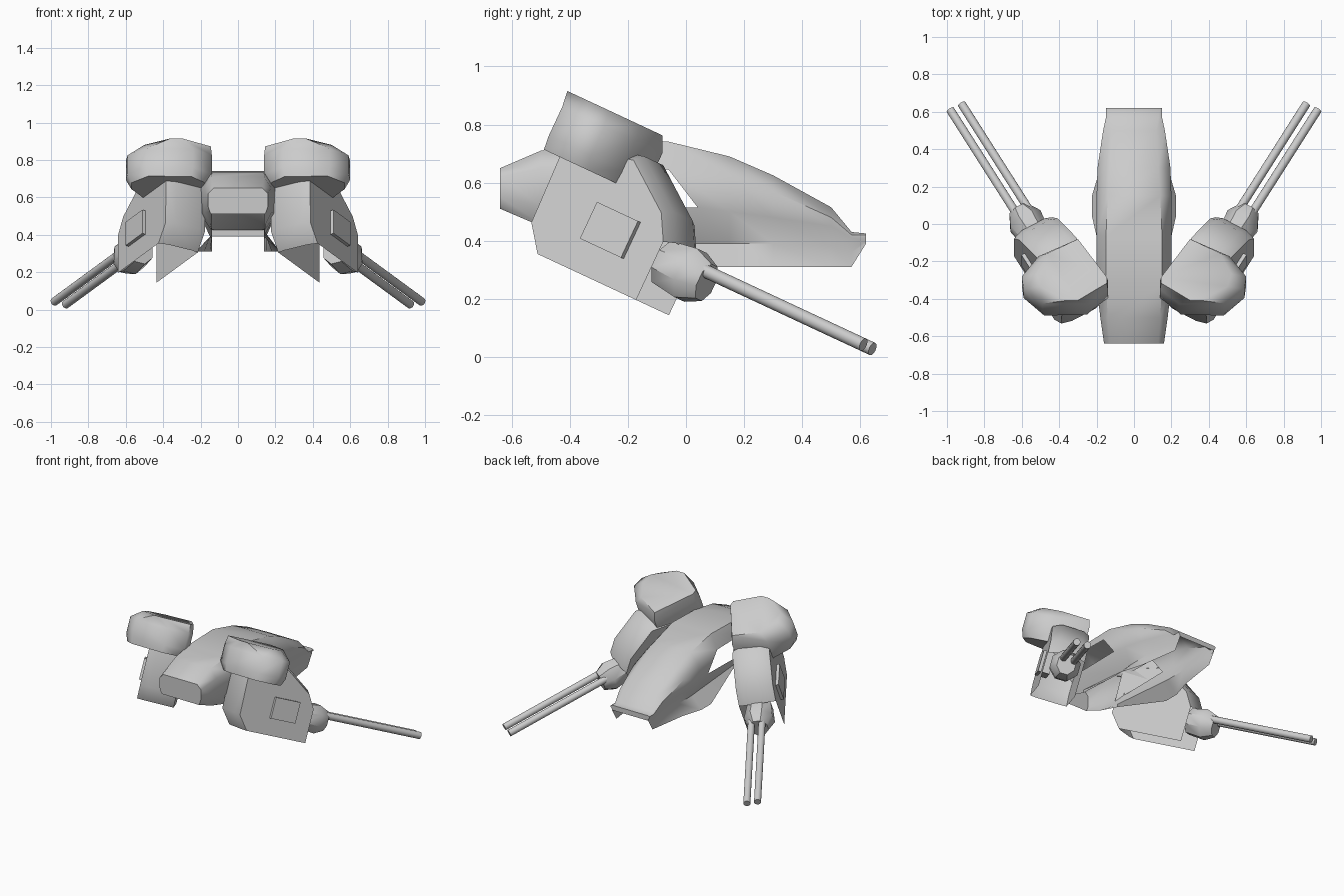
import bpy, bmesh, math
from mathutils import Vector, Matrix

if "Cube" in bpy.data.objects:
    bpy.data.objects.remove(bpy.data.objects["Cube"])

# Pod frame: a = along the gun, b = sideways (outward), c = up; yawed 30 deg, pitched 25 deg down
PITCH = Matrix.Rotation(math.radians(-25), 3, 'X')
YAW = Matrix.Rotation(math.radians(-30), 3, 'Z')


def pod(a, b, c):
    return PITCH @ YAW @ Vector((b, a, c))


def tilt(x, y, c):
    return PITCH @ Vector((x, y, c))


def loft(name, rings, angle=35, mirror=True, skip=lambda row, side: False):
    """Skin between closed rings and cap both ends; skip() leaves faces open."""
    bm = bmesh.new()
    rows = [[bm.verts.new(p) for p in ring] for ring in rings]
    n = len(rows[0])
    for k, (r0, r1) in enumerate(zip(rows, rows[1:])):
        for i in range(n):
            if not skip(k, i):
                j = (i + 1) % n
                bm.faces.new((r0[i], r0[j], r1[j], r1[i]))
    bm.faces.new(rows[0][::-1])
    bm.faces.new(rows[-1])
    bmesh.ops.recalc_face_normals(bm, faces=bm.faces)
    me = bpy.data.meshes.new(name)
    bm.to_mesh(me)
    bm.free()
    ob = bpy.data.objects.new(name, me)
    bpy.context.collection.objects.link(ob)
    bpy.ops.object.select_all(action='DESELECT')
    ob.select_set(True)
    bpy.context.view_layer.objects.active = ob
    bpy.ops.object.shade_smooth_by_angle(angle=math.radians(angle))
    if mirror:
        ob.modifiers.new("mirror", 'MIRROR')
    return ob


def tube(name, stations, b, c, sides, turn=0.0):
    """Round part along the gun axis; stations are (a, radius_b, radius_c)."""
    angs = [2 * math.pi * (i + turn) / sides for i in range(sides)]
    return loft(name, [[pod(a, b + rb * math.cos(t), c + rc * math.sin(t)) for t in angs]
                       for a, rb, rc in stations], 40)


# Central hull: (y, shear, half section from top edge down to the flared skirt)
sections = [
    (-.64, 0, [(.13, .65), (.16, .62), (.16, .55), (.15, .52), (.14, .51)]),
    (-.50, 0, [(.14, .71), (.18, .65), (.18, .52), (.15, .46), (.14, .45)]),
    (-.33, 0, [(.15, .735), (.20, .65), (.20, .51), (.14, .42), (.14, .40)]),
    (-.01, .77, [(.15, .742), (.20, .645), (.20, .515), (.14, .39), (.225, .31)]),
    (.15, 0, [(.14, .69), (.20, .62), (.20, .50), (.15, .39), (.225, .31)]),
    (.30, 0, [(.13, .625), (.195, .57), (.19, .48), (.15, .39), (.18, .31)]),
    (.50, 0, [(.12, .515), (.165, .48), (.16, .45), (.14, .38), (.15, .31)]),
    (.57, 0, [(.13, .43), (.15, .42), (.15, .41), (.14, .36), (.14, .31)]),
    (.62, 0, [(.14, .425), (.15, .42), (.15, .41), (.14, .40), (.14, .39)]),
]


def hull_ring(y, shear, half):
    right = [(x, y + shear * max(-.07, min(.07, .58 - z)), z) for x, z in half]
    return right + [(-x, yy, z) for x, yy, z in right[::-1]]


# Hollow underneath (side 4), with a slanted opening in each flank (sides 1 and 7)
loft("hull", [hull_ring(*s) for s in sections], 55, mirror=False,
     skip=lambda row, side: side == 4 or (row == 2 and side in (1, 7)))

# Shoulder caps: faceted drum with a chamfered top
rim = [(.14, -.665), (.24, -.75), (.49, -.75), (.59, -.665),
       (.60, -.59), (.51, -.47), (.30, -.37), (.14, -.61)]
crown = [(.145, -.655), (.30, -.757), (.36, -.757), (.50, -.675),
         (.52, -.60), (.46, -.48), (.30, -.395), (.145, -.62)]
foot = [(.18, -.665), (.25, -.74), (.48, -.745), (.57, -.66),
        (.57, -.58), (.50, -.46), (.30, -.355), (.18, -.60)]
loft("shoulder_cap", [[tilt(x, y, .44) for x, y in foot],
                      [tilt(x, y, .49) for x, y in rim],
                      [tilt(x, y, .60) for x, y in rim],
                      [tilt(x, y, .657) for x, y in crown]], 50)

# Gun pod housing: side profile swept sideways, open underneath and in front
profile = [(-.33, .105), (-.41, .20), (-.42, .50), (-.13, .565),
           (.07, .434), (.13, .34), (.13, .105)]


def housing_ring(b, s):
    return [pod(-.13 + (a + .13) * s, b, .105 + (c - .105) * s) for a, c in profile]


loft("pod_housing", [housing_ring(.435, .96), housing_ring(.475, 1),
                     housing_ring(.62, 1), housing_ring(.675, .94)], 60,
     skip=lambda row, side: side in (5, 6))

# Raised side panel
loft("side_panel", [[pod(a, b, c) for a, c in ((-.18, .215), (0, .215), (0, .354), (-.18, .354))]
                    for b in (.62, .695)])

# Gun mount and twin barrels
tube("gun_mount", [(.09, .085, .085), (.20, .10, .10), (.27, .062, .07)], .555, .262, 8, .5)
for i, b in enumerate((.513, .583)):
    tube("barrel_%d" % (i + 1), [(.18, .023, .023), (.955, .023, .023)], b, .296, 12)
